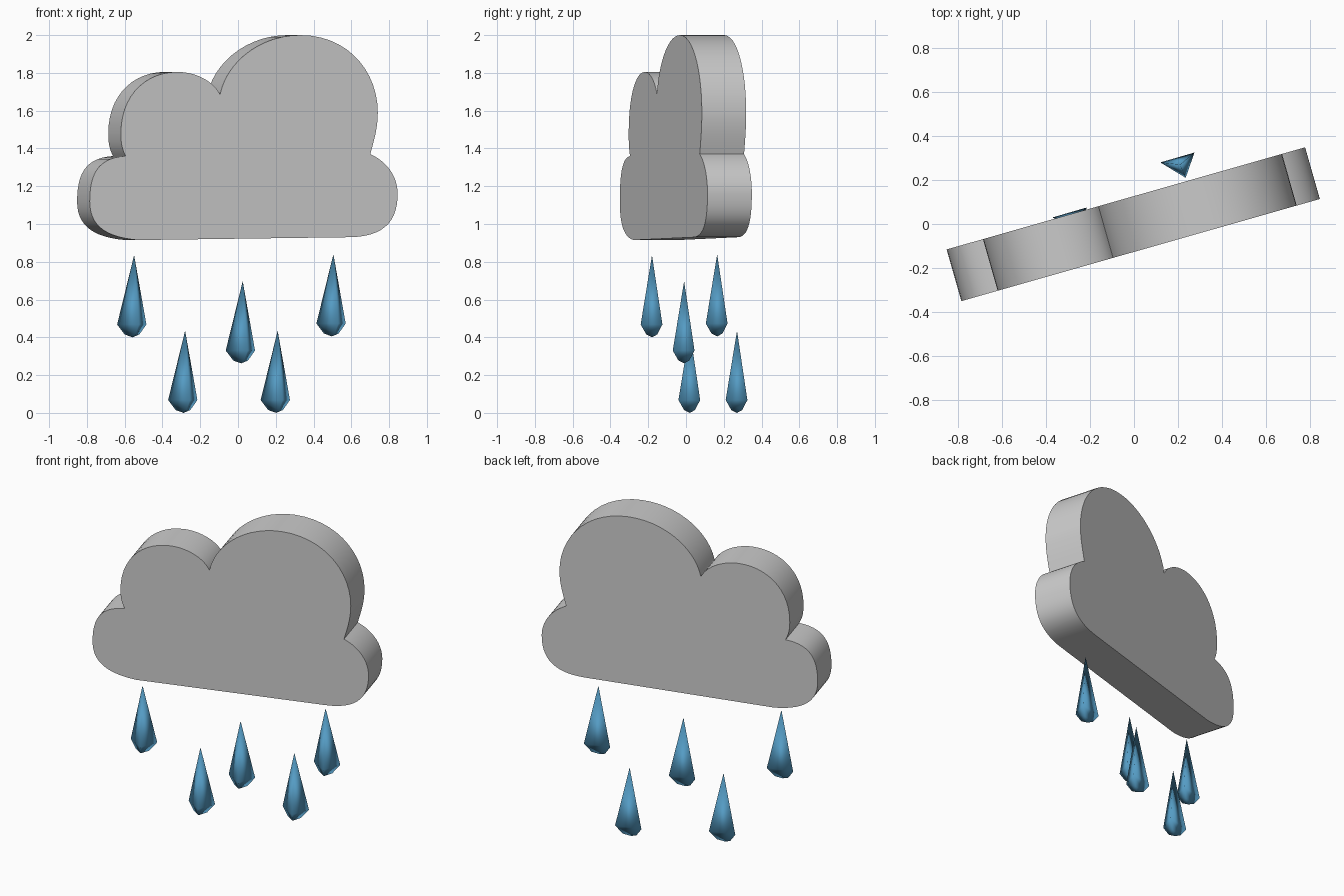
import bpy, bmesh, math
from mathutils import Vector
from mathutils.geometry import interpolate_bezier

if "Cube" in bpy.data.objects:
    bpy.data.objects.remove(bpy.data.objects["Cube"])

YAW = math.radians(15.9)
HALF = 0.122


def material(name, rgb):
    m = bpy.data.materials.new(name)
    m.diffuse_color = (*rgb, 1)
    m.use_nodes = True
    m.node_tree.nodes["Principled BSDF"].inputs["Base Color"].default_value = m.diffuse_color
    return m


def finish(bm, name, mat, angle):
    bmesh.ops.recalc_face_normals(bm, faces=bm.faces[:])
    mesh = bpy.data.meshes.new(name)
    bm.to_mesh(mesh)
    bm.free()
    ob = bpy.data.objects.new(name, mesh)
    bpy.context.collection.objects.link(ob)
    mesh.materials.append(mat)
    bpy.ops.object.select_all(action='DESELECT')
    ob.select_set(True)
    bpy.context.view_layer.objects.active = ob
    bpy.ops.object.shade_smooth_by_angle(angle=math.radians(angle))
    return ob


grey = material("cloud grey", (0.6, 0.6, 0.6))
blue = material("rain blue", (0.09, 0.33, 0.55))

# Cloud outline as seen from the front: (handle, handle, end) per curve
start = (-0.095, 1.685)
curves = [
    ((-0.06, 1.86), (0.12, 2.0), (0.33, 2.0)),          # big puff
    ((0.58, 2.0), (0.74, 1.81), (0.74, 1.59)),
    ((0.74, 1.51), (0.72, 1.44), (0.70, 1.37)),
    ((0.79, 1.33), (0.845, 1.25), (0.845, 1.16)),       # right puff
    ((0.845, 1.02), (0.78, 0.93), (0.58, 0.93)),
    ((0.20, 0.925), (-0.15, 0.92), (-0.53, 0.915)),     # base
    ((-0.70, 0.93), (-0.785, 0.99), (-0.785, 1.12)),    # left puff
    ((-0.785, 1.28), (-0.73, 1.35), (-0.595, 1.36)),
    ((-0.615, 1.40), (-0.62, 1.43), (-0.62, 1.48)),     # upper left puff
    ((-0.62, 1.68), (-0.49, 1.805), (-0.32, 1.805)),
    ((-0.23, 1.805), (-0.13, 1.76), start),
]
outline, p = [], start
for h1, h2, q in curves:
    pts = interpolate_bezier(*[Vector((*v, 0)) for v in (p, h1, h2, q)], 14)
    outline += pts[:-1]
    p = q

# Cloud slab, turned about z
bm = bmesh.new()
shift = HALF * math.sin(YAW)
front = bm.faces.new([bm.verts.new(((v.x - shift) / math.cos(YAW), -HALF, v.y)) for v in outline])
ext = bmesh.ops.extrude_face_region(bm, geom=[front], use_keep_orig=True)
bmesh.ops.translate(bm, vec=(0, 2 * HALF, 0),
                    verts=[g for g in ext['geom'] if isinstance(g, bmesh.types.BMVert)])
cloud = finish(bm, "cloud", grey, 30)
cloud.rotation_euler.z = YAW

# Raindrops: three-sided spikes with a blunt lower end
section = [(-0.09, 0.01), (0.025, -0.06), (0.065, 0.055)]
drops = [(-0.55, -0.18, 0.40), (-0.28, 0.02, 0.0), (0.025, -0.01, 0.262),
         (0.21, 0.27, 0.0), (0.505, 0.165, 0.405)]
for i, loc in enumerate(drops):
    bm = bmesh.new()
    tip = bm.verts.new((0, 0, 0.435))
    wide = [bm.verts.new((x, y, 0.068)) for x, y in section]
    low = [bm.verts.new((x * 0.5 - 0.005, y * 0.5, 0.015)) for x, y in section]
    base = bm.verts.new((-0.008, 0, 0))
    for a in range(3):
        b = (a + 1) % 3
        bm.faces.new((tip, wide[a], wide[b]))
        bm.faces.new((wide[a], low[a], low[b], wide[b]))
        bm.faces.new((low[a], base, low[b]))
    finish(bm, f"raindrop_{i + 1}", blue, 180).location = loc
